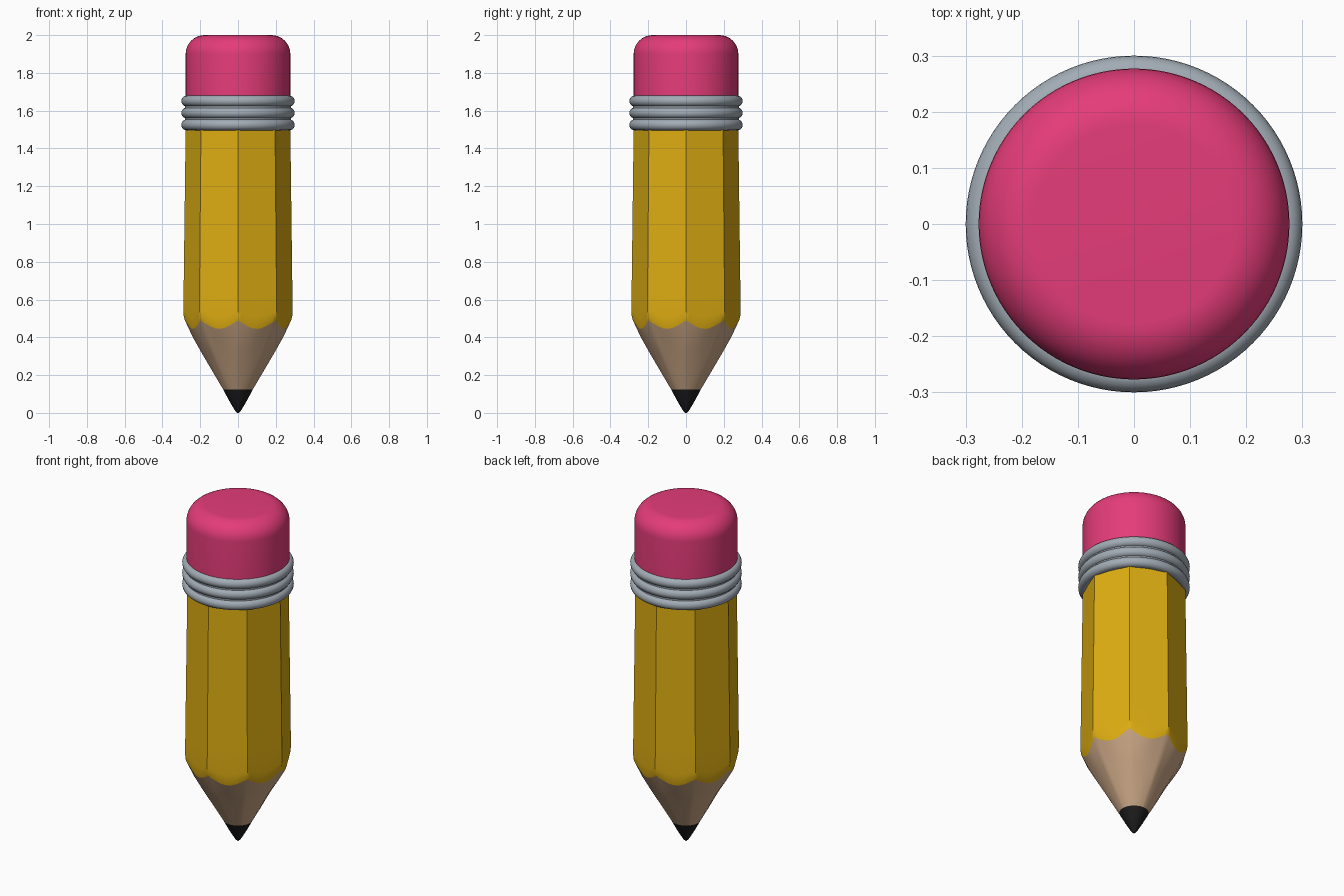
import bpy, bmesh
from math import pi, sin, cos, tau

if "Cube" in bpy.data.objects:
    bpy.data.objects.remove(bpy.data.objects["Cube"], do_unlink=True)

SIDES = 8
STEPS = 96          # points around each ring, a multiple of SIDES


def material(name, rgb):
    mat = bpy.data.materials.new(name)
    mat.use_nodes = True
    color = (*rgb, 1)
    mat.diffuse_color = color
    mat.node_tree.nodes["Principled BSDF"].inputs["Base Color"].default_value = color
    return mat


yellow = material("yellow_paint", (0.73, 0.42, 0.006))
wood = material("bare_wood", (0.60, 0.39, 0.24))
graphite = material("graphite", (0.012, 0.012, 0.012))
metal = material("grey_metal", (0.36, 0.41, 0.46))
pink = material("pink_rubber", (0.78, 0.045, 0.19))


def octagon(angle):
    """Radius of a unit octagon in the given direction, corners on the axes."""
    return cos(pi / SIDES) / cos(angle % (tau / SIDES) - pi / SIDES)


def ring(radius, z, facet=0.0, dip=0.0):
    """Points around z; facet blends circle to octagon, dip scallops each side."""
    points = []
    for i in range(STEPS):
        a = tau * (i % STEPS) / STEPS
        r = radius * (1 - facet + facet * octagon(a))
        points.append((r * cos(a), r * sin(a), z - dip * abs(sin(a * SIDES / 2))))
    return points


def loft(name, mat, rings, close_bottom=False, close_top=False):
    bm = bmesh.new()
    loops = [[bm.verts.new(p) for p in points] for points in rings]
    for low, high in zip(loops, loops[1:]):
        for i in range(STEPS):
            j = (i + 1) % STEPS
            bm.faces.new((low[i], low[j], high[j], high[i]))
    if close_bottom:
        bm.faces.new(loops[0][::-1])
    if close_top:
        bm.faces.new(loops[-1])
    mesh = bpy.data.meshes.new(name)
    bm.to_mesh(mesh)
    bm.free()
    obj = bpy.data.objects.new(name, mesh)
    bpy.context.collection.objects.link(obj)
    finish(obj, mat)
    return obj


def finish(obj, mat):
    obj.data.materials.append(mat)
    bpy.ops.object.select_all(action="DESELECT")
    obj.select_set(True)
    bpy.context.view_layer.objects.active = obj
    bpy.ops.object.shade_smooth_by_angle(angle=pi / 6)


# Graphite point
loft("graphite_tip", graphite,
     [ring(0.004, 0), ring(0.016, 0.012), ring(0.05, 0.07), ring(0.079, 0.125)],
     close_bottom=True)

# Sharpened wood, round at the point and octagonal at the paint
paint_edge = ring(0.281, 0.49, 1, 0.045)
loft("sharpened_wood", wood,
     [ring(0.079, 0.125), ring(0.135, 0.22, 0.35), ring(0.195, 0.322, 0.65),
      ring(0.24, 0.402, 0.85, 0.018), paint_edge])

# Painted shaft with a scalloped, softly turned-in lower edge
loft("painted_shaft", yellow,
     [paint_edge, ring(0.287, 0.51, 1, 0.04), ring(0.289, 0.54, 1, 0.03),
      ring(0.288, 0.64, 1), ring(0.277, 1.51, 1)])

# Metal sleeve with three rounded bands
loft("ferrule_core", metal, [ring(0.281, 1.51), ring(0.281, 1.665)],
     close_bottom=True, close_top=True)
for label, z in (("lower", 1.525), ("middle", 1.588), ("upper", 1.651)):
    bpy.ops.mesh.primitive_torus_add(location=(0, 0, z), major_radius=0.271,
                                     minor_radius=0.029, major_segments=STEPS,
                                     minor_segments=20)
    band = bpy.context.object
    band.name = label + "_ferrule_band"
    finish(band, metal)

# Eraser with a rounded top edge
ROUND = 0.1
shoulder = [ring(0.277 - ROUND + ROUND * cos(t * pi / 20),
                 2 - ROUND + ROUND * sin(t * pi / 20)) for t in range(11)]
loft("eraser", pink, [ring(0.277, 1.64)] + shoulder,
     close_bottom=True, close_top=True)
